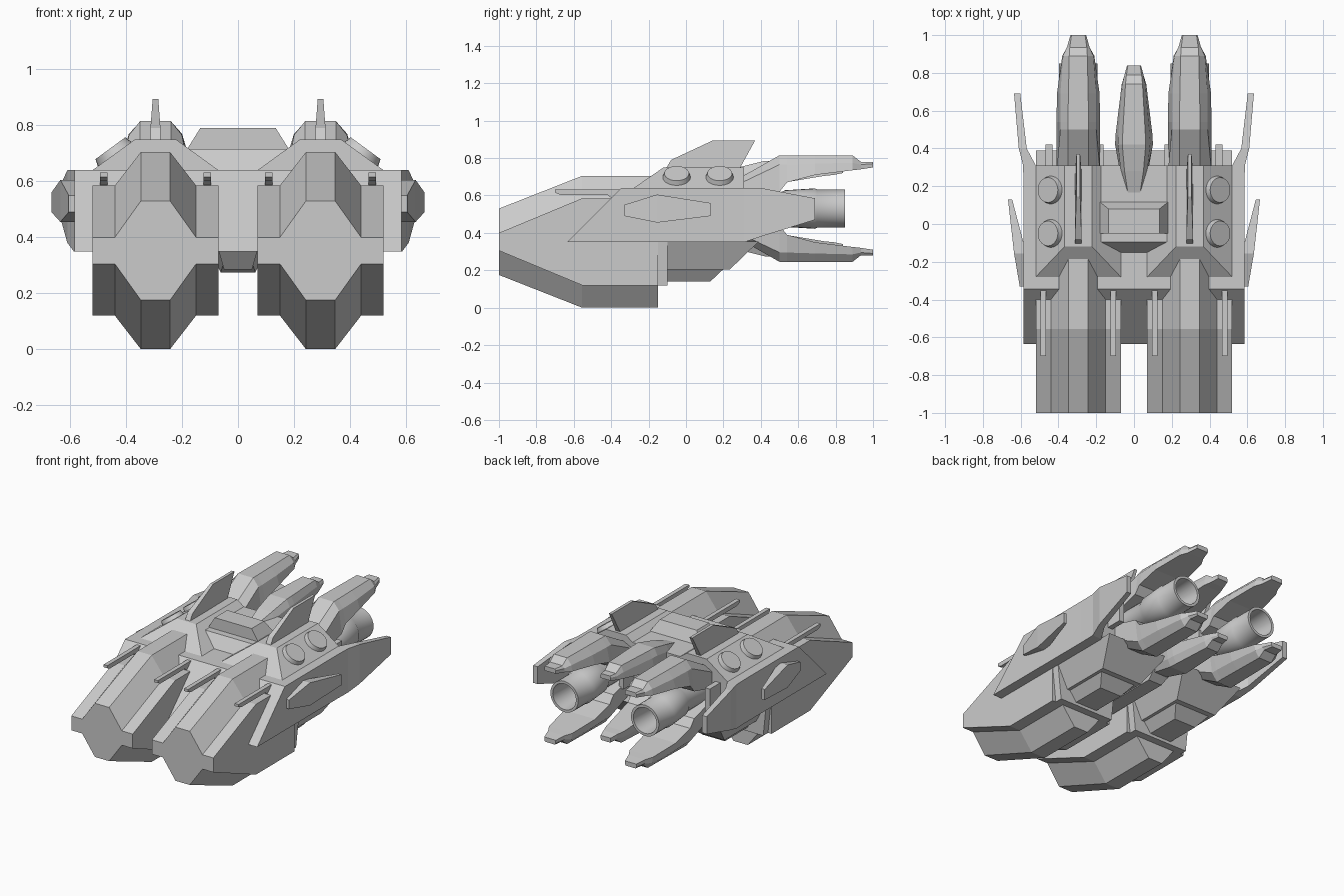
import bpy, bmesh, math
from mathutils import Matrix

cube = bpy.data.objects.get("Cube")
if cube:
    bpy.data.objects.remove(cube, do_unlink=True)

GREY = (0.6, 0.6, 0.6, 1)
hull = bpy.data.materials.new("hull_grey")
hull.use_nodes = True
hull.diffuse_color = GREY
hull.node_tree.nodes["Principled BSDF"].inputs["Base Color"].default_value = GREY

POD = 0.295     # pod centre line
AXIS = 0.53     # height of the engine axis


def finish(name, bm, smooth=False):
    bmesh.ops.recalc_face_normals(bm, faces=bm.faces)
    mesh = bpy.data.meshes.new(name)
    bm.to_mesh(mesh)
    bm.free()
    mesh.materials.append(hull)
    obj = bpy.data.objects.new(name, mesh)
    bpy.context.collection.objects.link(obj)
    if smooth:
        bpy.ops.object.select_all(action='DESELECT')
        obj.select_set(True)
        bpy.context.view_layer.objects.active = obj
        bpy.ops.object.shade_smooth_by_angle(angle=math.radians(35))
    return obj


def loft(name, rings, smooth=False):
    """Skin a list of equal-length point rings and cap both ends."""
    bm = bmesh.new()
    loops = [[bm.verts.new(p) for p in ring] for ring in rings]
    n = len(loops[0])
    for a, b in zip(loops, loops[1:]):
        for i in range(n):
            j = (i + 1) % n
            bm.faces.new((a[i], a[j], b[j], b[i]))
    bm.faces.new(loops[0])
    bm.faces.new(loops[-1])
    return finish(name, bm, smooth)


def rect(x0, x1, y0, y1, z):
    return [(x0, y0, z), (x1, y0, z), (x1, y1, z), (x0, y1, z)]


def slab(name, cx, low, high):
    """Tapered block; low and high are (half width, y0, y1, z)."""
    return loft(name, [rect(cx - h, cx + h, a, b, z) for h, a, b, z in (low, high)])


def upright(x0, x1, y, z0, z1):
    return [(x0, y, z0), (x1, y, z0), (x1, y, z1), (x0, y, z1)]


def claw(name, cx, sign, sections):
    """Sections: y, top half width, top, mid half width, mid, low half width, low."""
    rings = []
    for y, ht, zt, hm, zm, hb, zb in sections:
        half = [(ht, zt), (hm, zm), (hb, zb)]
        outline = half + [(-h, z) for h, z in reversed(half)]
        rings.append([(cx + h, y, AXIS + sign * z) for h, z in outline])
    return loft(name, rings)


# Main hull with sloped front
slab("main_hull", 0, (0.585, -0.635, 0.31, 0.35), (0.585, -0.345, 0.31, 0.64))
slab("centre_deck", 0, (0.185, -0.15, 0.31, 0.64), (0.185, -0.095, 0.31, 0.715))
slab("deck_hatch", 0, (0.185, -0.05, 0.12, 0.71), (0.135, -0.05, 0.08, 0.79))
slab("keel", 0, (0.05, -0.36, 0.2, 0.285), (0.07, -0.42, 0.3, 0.355))

OUTER_CLAW = [
    (0.28, 0.055, 0.16, 0.115, 0.13, 0.115, 0.03),
    (0.50, 0.055, 0.285, 0.095, 0.235, 0.115, 0.09),
    (0.54, 0.055, 0.285, 0.095, 0.235, 0.115, 0.14),
    (0.69, 0.052, 0.285, 0.095, 0.24, 0.113, 0.18),
    (0.89, 0.048, 0.285, 0.08, 0.245, 0.085, 0.205),
    (0.935, 0.045, 0.25, 0.06, 0.235, 0.06, 0.21),
    (1.0, 0.036, 0.25, 0.042, 0.24, 0.042, 0.22)]
CENTRE_CLAW = [
    (0.15, 0.03, 0.18, 0.035, 0.17, 0.035, 0.1),
    (0.28, 0.05, 0.22, 0.07, 0.18, 0.075, 0.05),
    (0.42, 0.062, 0.255, 0.085, 0.21, 0.1, 0.08),
    (0.47, 0.06, 0.255, 0.083, 0.21, 0.098, 0.13),
    (0.74, 0.045, 0.255, 0.06, 0.215, 0.065, 0.175),
    (0.79, 0.04, 0.22, 0.05, 0.205, 0.05, 0.18),
    (0.84, 0.032, 0.22, 0.037, 0.21, 0.037, 0.19)]

for sign, level in ((1, "upper"), (-1, "lower")):
    claw(level + "_centre_claw", 0, sign, CENTRE_CLAW)

for s, side in ((1, "left_"), (-1, "right_")):
    cx = s * POD

    # Forward pod: three-step outline that grows backwards
    rings = []
    for y, top, shoulder, flange, keel in ((-1, 0.53, 0.40, 0.305, 0.175),
                                           (-0.555, 0.705, 0.585, 0.12, 0),
                                           (-0.15, 0.705, 0.585, 0.12, 0)):
        half = [(0.052, top), (0.145, shoulder), (0.225, shoulder),
                (0.225, flange), (0.145, flange), (0.052, keel)]
        outline = half + [(-h, z) for h, z in reversed(half)]
        rings.append([(cx + h, y, z) for h, z in outline])
    loft(side + "front_pod", rings)

    # Raised deck above the pod and stepped belly under it
    slab(side + "deck_ridge", cx, (0.225, -0.28, 0.31, 0.64), (0.073, -0.12, 0.31, 0.75))
    slab(side + "belly_step", cx, (0.2, -0.2, -0.10, 0.12), (0.225, -0.2, -0.10, 0.36))
    slab(side + "belly_hull", cx, (0.15, -0.15, 0.235, 0.205), (0.225, -0.15, 0.39, 0.355))
    slab(side + "belly_hatch", cx, (0.08, -0.1, 0.13, 0.14), (0.13, -0.1, 0.2, 0.206))

    # Dorsal fin
    fin = [(-0.11, 0.74), (-0.08, 0.79), (0.145, 0.895), (0.37, 0.895), (0.26, 0.695)]
    loft(side + "dorsal_fin",
         [[(cx + d * (0.01 if z > 0.85 else 0.018), y, z) for y, z in fin] for d in (-1, 1)])

    # Rear claws above and below the engine
    for sign, level in ((1, "upper_"), (-1, "lower_")):
        claw(side + level + "claw", cx, sign, OUTER_CLAW)

    # Hollow engine nozzle
    turns = [math.tau * i / 28 for i in range(28)]
    loft(side + "engine",
         [[(cx + r * math.cos(t), y, AXIS + r * math.sin(t)) for t in turns]
          for y, r in ((0.25, 0.085), (0.5, 0.085), (0.53, 0.098), (0.69, 0.108),
                       (0.70, 0.102), (0.85, 0.102), (0.85, 0.085), (0.62, 0.07))], True)

    # Swept tail plate
    loft(side + "tail_plate",
         [upright(s * a, s * b, y, z0, z1) for y, a, b, z0, z1 in
          ((0.2, 0.5, 0.585, 0.35, 0.64), (0.31, 0.52, 0.587, 0.35, 0.64),
           (0.40, 0.568, 0.61, 0.38, 0.64), (0.69, 0.602, 0.635, 0.47, 0.585))])

    # Flared side blade
    blade = [(-0.33, 0.49, 0.55, 0.575, 0.605), (-0.155, 0.455, 0.605, 0.57, 0.635),
             (0.13, 0.49, 0.56, 0.645, 0.667)]
    loft(side + "side_blade",
         [upright(s * a, s * b, y, z0, z1) for y, z0, z1, a, b in blade])

    # Round covers on the outer deck slope
    for i, y in enumerate((-0.05, 0.18)):
        bm = bmesh.new()
        place = Matrix.Translation((s * 0.443, y, 0.7)) @ Matrix.Rotation(s * 0.633, 4, 'Y')
        bmesh.ops.create_cone(bm, cap_ends=True, segments=28, radius1=0.08,
                              radius2=0.066, depth=0.045, matrix=place)
        finish(side + "deck_cover_" + str(i + 1), bm, True)

    # Gun barrels beside the pod crest
    for d in (-1, 1):
        x = cx + d * 0.185
        loft(side + ("outer" if d == s else "inner") + "_gun",
             [upright(x - 0.014, x + 0.014, y, z0, 0.632) for y, z0 in
              ((-0.7, 0.615), (-0.67, 0.603), (-0.42, 0.603), (-0.39, 0.58), (-0.3, 0.58))])

    # Small exhaust struts on the rear wall
    for x in (0.45, 0.18):
        slab(side + "rear_strut", s * x, (0.018, 0.28, 0.42, 0.45), (0.018, 0.28, 0.42, 0.62))
